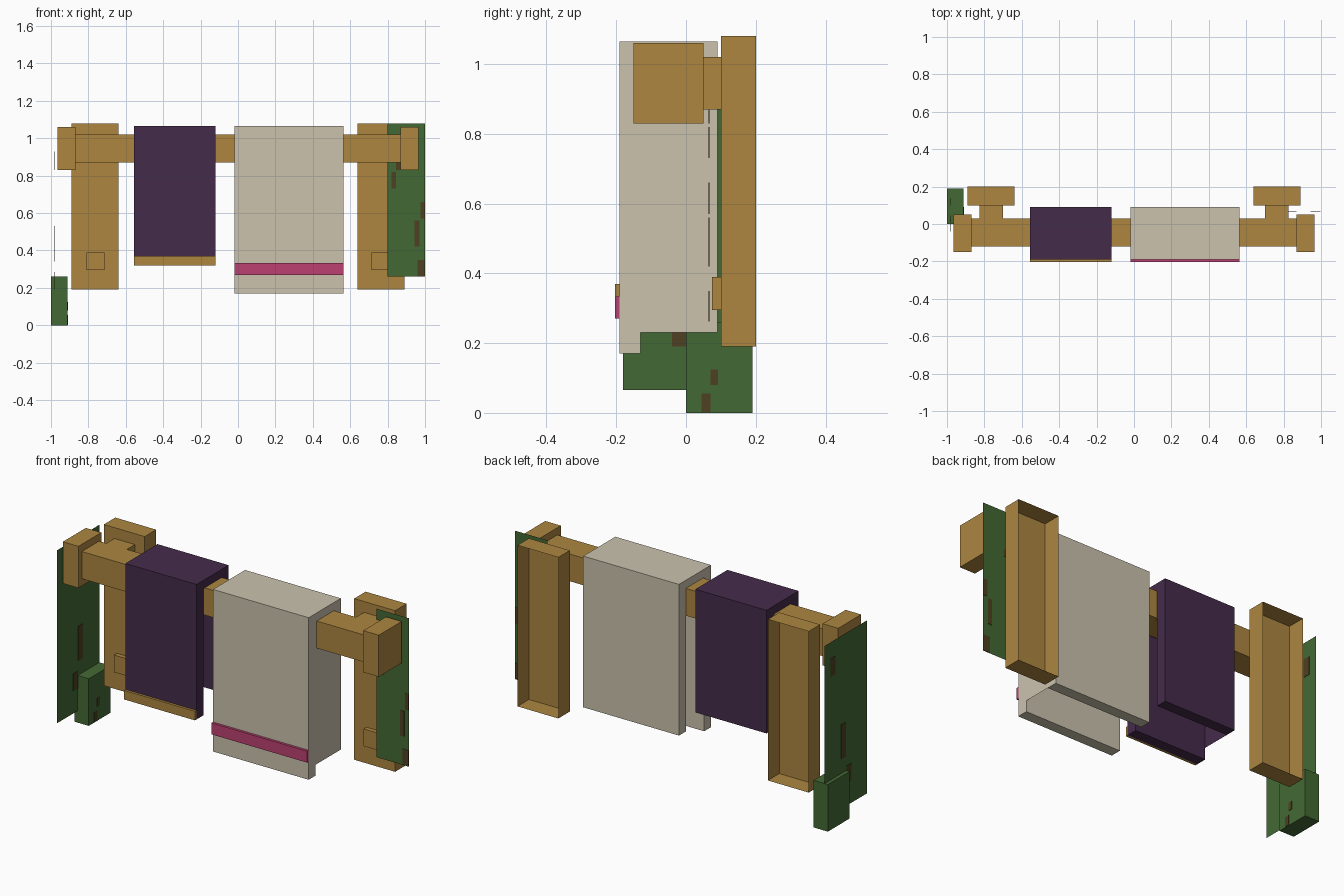
import bpy
import bmesh
from mathutils import Vector

cube = bpy.data.objects.get("Cube")
if cube:
    bpy.data.objects.remove(cube, do_unlink=True)


def material(name, rgb):
    linear = [((c / 255 + 0.055) / 1.055) ** 2.4 for c in rgb] + [1]
    mat = bpy.data.materials.new(name)
    mat.use_nodes = True
    mat.diffuse_color = linear
    mat.node_tree.nodes["Principled BSDF"].inputs["Base Color"].default_value = linear
    return mat


brass = material("brass", (173, 134, 64))
plum = material("plum", (69, 43, 75))
cream = material("cream", (203, 194, 174))
pink = material("pink", (188, 64, 113))
leaf = material("leaf green", (68, 105, 52))
bark = material("bark brown", (78, 64, 34))


def box(name, mat, x, y, z, open_back=False):
    """Axis-aligned box from (min, max) ranges; flat ranges become one plane."""
    bm = bmesh.new()
    ranges = (x, y, z)
    flat = [i for i in range(3) if ranges[i][0] == ranges[i][1]]
    if flat:
        a, b = [i for i in range(3) if i != flat[0]]
        corners = []
        for i, j in ((0, 0), (1, 0), (1, 1), (0, 1)):
            p = Vector((x[0], y[0], z[0]))
            p[a], p[b] = ranges[a][i], ranges[b][j]
            corners.append(bm.verts.new(p))
        bm.faces.new(corners)
    else:
        bmesh.ops.create_cube(bm, size=1)
        for v in bm.verts:
            v.co = [r[0] + (c + 0.5) * (r[1] - r[0]) for r, c in zip(ranges, v.co)]
        if open_back:
            back = [f for f in bm.faces if f.normal.y > 0.9]
            bmesh.ops.delete(bm, geom=back, context="FACES")
    mesh = bpy.data.meshes.new(name)
    bm.to_mesh(mesh)
    bm.free()
    mesh.materials.append(mat)
    obj = bpy.data.objects.new(name, mesh)
    bpy.context.collection.objects.link(obj)
    return obj


# Rail and its two mirrored wall brackets
box("rail", brass, (-0.87, 0.87), (-0.12, 0.03), (0.87, 1.02))
for side, s in (("right", -1), ("left", 1)):
    def span(a, b):
        return tuple(sorted((s * a, s * b)))
    box(side + "_wall_plate", brass, span(0.64, 0.89), (0.10, 0.20), (0.19, 1.08), True)
    box(side + "_stem", brass, span(0.70, 0.825), (0.03, 0.10), (0.87, 1.02))
    box(side + "_end_knob", brass, span(0.87, 0.965), (-0.15, 0.05), (0.83, 1.06))
    box(side + "_screw", brass, span(0.715, 0.81), (0.075, 0.10), (0.295, 0.39))


# Towels folded over the rail, each closed at its outer end
def towel(name, mat, x, front_z, back_z, outer_x):
    top, under = 1.065, 1.02
    box(name + "_front_flap", mat, x, (-0.19, -0.13), (front_z, top))
    box(name + "_back_flap", mat, x, (0.03, 0.09), (back_z, top))
    box(name + "_fold", mat, x, (-0.13, 0.03), (under, top))
    box(name + "_outer_side", mat, (outer_x, outer_x), (-0.13, 0.03), (back_z, under))


def trim(name, mat, x, z):
    box(name, mat, x, (-0.204, -0.19), z)


towel("plum_towel", plum, (-0.555, -0.12), 0.32, 0.385, -0.555)
towel("cream_towel", cream, (-0.02, 0.565), 0.17, 0.23, 0.565)
trim("plum_towel_trim", brass, (-0.555, -0.12), (0.32, 0.37))
trim("cream_towel_trim", pink, (-0.02, 0.565), (0.27, 0.333))

# Hanging foliage sheets and leaf clump
box("left_foliage", leaf, (0.80, 1.0), (0.066, 0.066), (0.26, 1.08))
box("right_foliage", leaf, (-0.98, -0.98), (-0.18, 0.19), (0.065, 1.02))
box("leaf_clump", leaf, (-1.0, -0.912), (0.0, 0.19), (0.0, 0.26))

# Twigs on the sheets, as thin plates showing on both faces
for x, z in (((0.82, 0.845), (0.73, 0.82)), ((0.845, 0.87), (0.83, 0.87)),
             ((0.945, 0.97), (0.42, 0.56)), ((0.975, 0.998), (0.57, 0.66)),
             ((0.96, 0.998), (0.262, 0.35))):
    box("left_twig", bark, x, (0.064, 0.068), z)
for y, z in (((0.005, 0.045), (0.34, 0.53)), ((-0.04, 0.0), (0.19, 0.285)),
             ((0.10, 0.14), (0.83, 0.93))):
    box("right_twig", bark, (-0.982, -0.978), y, z)
for y, z in (((0.07, 0.092), (0.08, 0.125)), ((0.045, 0.07), (0.002, 0.055))):
    box("clump_twig", bark, (-0.912, -0.909), y, z)
